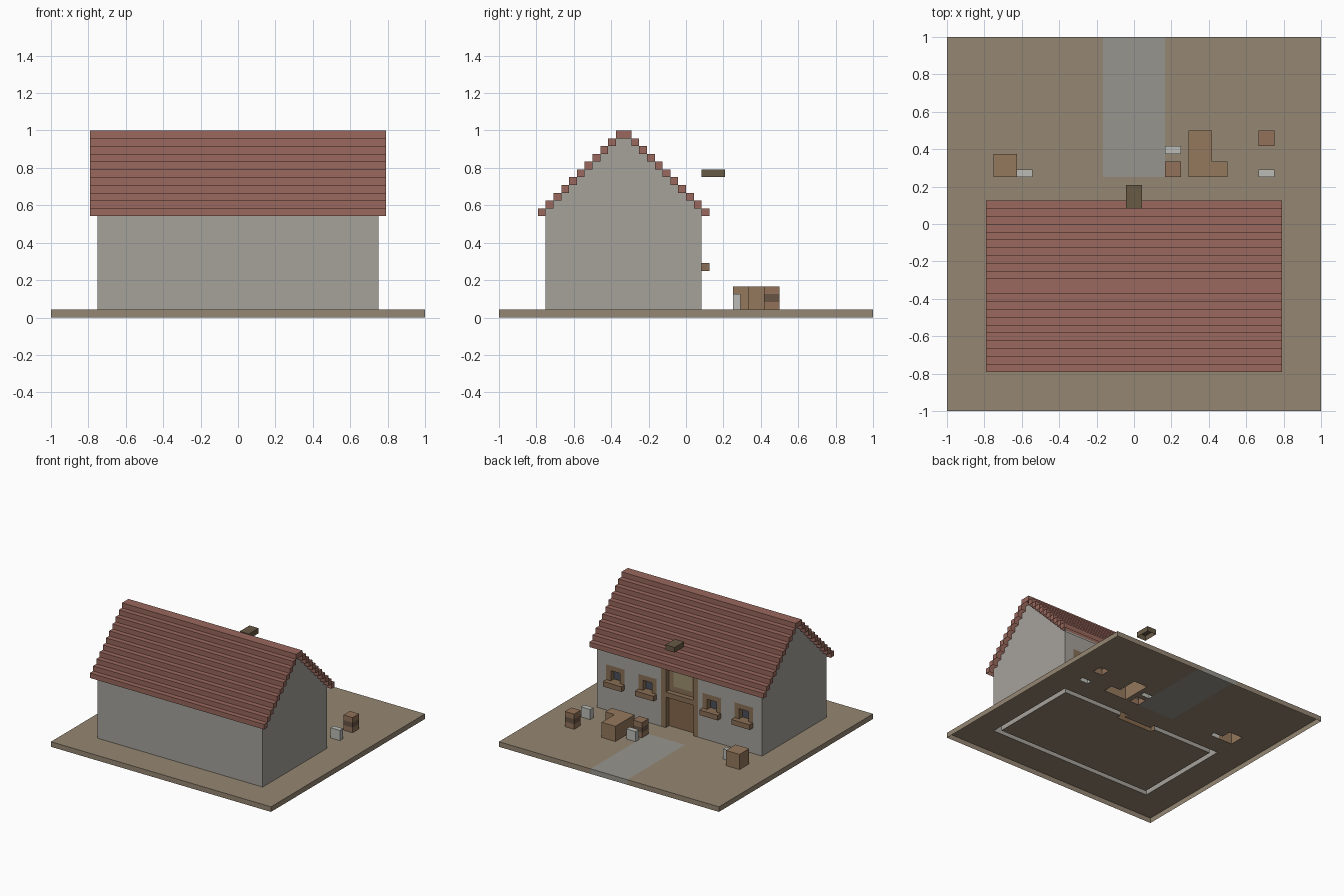
import bpy, bmesh

if "Cube" in bpy.data.objects:
    bpy.data.objects.remove(bpy.data.objects["Cube"])

N = 48                 # cells along the square base
C = 2.0 / N            # cell size
cells = {}             # (i, j, k) -> part name

COLORS = {
    "ground": (.30, .24, .17), "path": (.31, .30, .27), "walls": (.38, .36, .33),
    "roof": (.32, .14, .11), "timber_frames": (.25, .16, .09), "window_sills": (.25, .15, .09),
    "door": (.24, .14, .07), "window_glass": (.07, .08, .10), "door_light": (.35, .28, .16),
    "hoist_beam": (.14, .10, .06), "crates": (.30, .19, .11), "barrels": (.29, .17, .10),
    "barrel_bands": (.14, .09, .06), "sacks": (.50, .50, .47),
}


def fill(part, x, y, z):
    """Fill (or with None carve) a block of cells; ranges exclude their end."""
    for i in range(*x):
        for j in range(*y):
            for k in range(*z):
                if part:
                    cells[i, j, k] = part
                else:
                    cells.pop((i, j, k), None)


def both(part, x, y, z):
    """The same block, mirrored across x = 0."""
    fill(part, x, y, z)
    fill(part, (N - x[1], N - x[0]), y, z)


# ground slab and path
fill("ground", (0, N), (0, N), (0, 1))
fill("path", (20, 28), (30, 48), (0, 1))

# long walls, then gable ends following the roof slope
fill("walls", (6, 42), (6, 7), (1, 14))
fill("walls", (6, 42), (25, 26), (1, 14))
for j in range(6, 26):
    both("walls", (6, 7), (j, j + 1), (1, 13 + min(j - 5, 26 - j)))

# stepped roof courses
for s in range(11):
    for j in (5 + s, 26 - s):
        fill("roof", (5, 43), (j, j + 1), (13 + s, 14 + s))

# doorway: framed recess, door panel and light above
fill("timber_frames", (20, 28), (25, 26), (1, 13))
fill(None, (21, 27), (25, 26), (1, 13))
fill("timber_frames", (21, 27), (25, 26), (7, 8))
fill("timber_frames", (20, 28), (24, 25), (1, 14))
fill("door", (21, 27), (24, 25), (1, 7))
fill("door_light", (22, 26), (24, 25), (9, 12))

# windows with frame, recessed glass and projecting sill
for x in (29, 36):
    both("timber_frames", (x, x + 4), (25, 26), (6, 10))
    both(None, (x + 1, x + 3), (25, 26), (7, 9))
    both("window_glass", (x + 1, x + 3), (24, 25), (7, 9))
    both("window_sills", (x, x + 4), (26, 27), (6, 7))

# beam above the eave
fill("hoist_beam", (23, 25), (26, 29), (18, 19))

# crates
fill("crates", (6, 9), (30, 33), (1, 4))
fill("crates", (31, 34), (30, 36), (1, 4))
fill("crates", (34, 36), (30, 32), (1, 4))

# barrels with a dark middle band
for x, y in ((28, 30), (40, 34)):
    fill("barrels", (x, x + 2), (y, y + 2), (1, 4))
    fill("barrel_bands", (x, x + 2), (y, y + 2), (2, 3))

# pale sacks
for x, y in ((9, 30), (28, 33), (40, 30)):
    fill("sacks", (x, x + 2), (y, y + 1), (1, 3))


def build(part):
    """Mesh only the exposed faces of a part; undersides stay open."""
    bm = bmesh.new()
    verts = {}

    def vert(p):
        if p not in verts:
            verts[p] = bm.verts.new((p[0] * C - 1, p[1] * C - 1, p[2] * C))
        return verts[p]

    for cell in [c for c, name in cells.items() if name == part]:
        for axis in range(3):
            for side in (0, 1):
                if axis == 2 and side == 0:
                    continue
                near = list(cell)
                near[axis] += 2 * side - 1
                if tuple(near) in cells:
                    continue
                u, v = (axis + 1) % 3, (axis + 2) % 3
                corners = []
                for a, b in ((0, 0), (1, 0), (1, 1), (0, 1)):
                    p = list(cell)
                    p[axis] += side
                    p[u] += a
                    p[v] += b
                    corners.append(vert(tuple(p)))
                bm.faces.new(corners if side else corners[::-1])
    bmesh.ops.dissolve_limit(bm, angle_limit=0.01, verts=bm.verts[:], edges=bm.edges[:])
    mesh = bpy.data.meshes.new(part)
    bm.to_mesh(mesh)
    bm.free()
    mat = bpy.data.materials.new(part)
    mat.diffuse_color = (*COLORS[part], 1)
    mat.use_nodes = True
    mat.node_tree.nodes["Principled BSDF"].inputs["Base Color"].default_value = mat.diffuse_color
    mesh.materials.append(mat)
    bpy.context.collection.objects.link(bpy.data.objects.new(part, mesh))


for part in COLORS:
    build(part)
